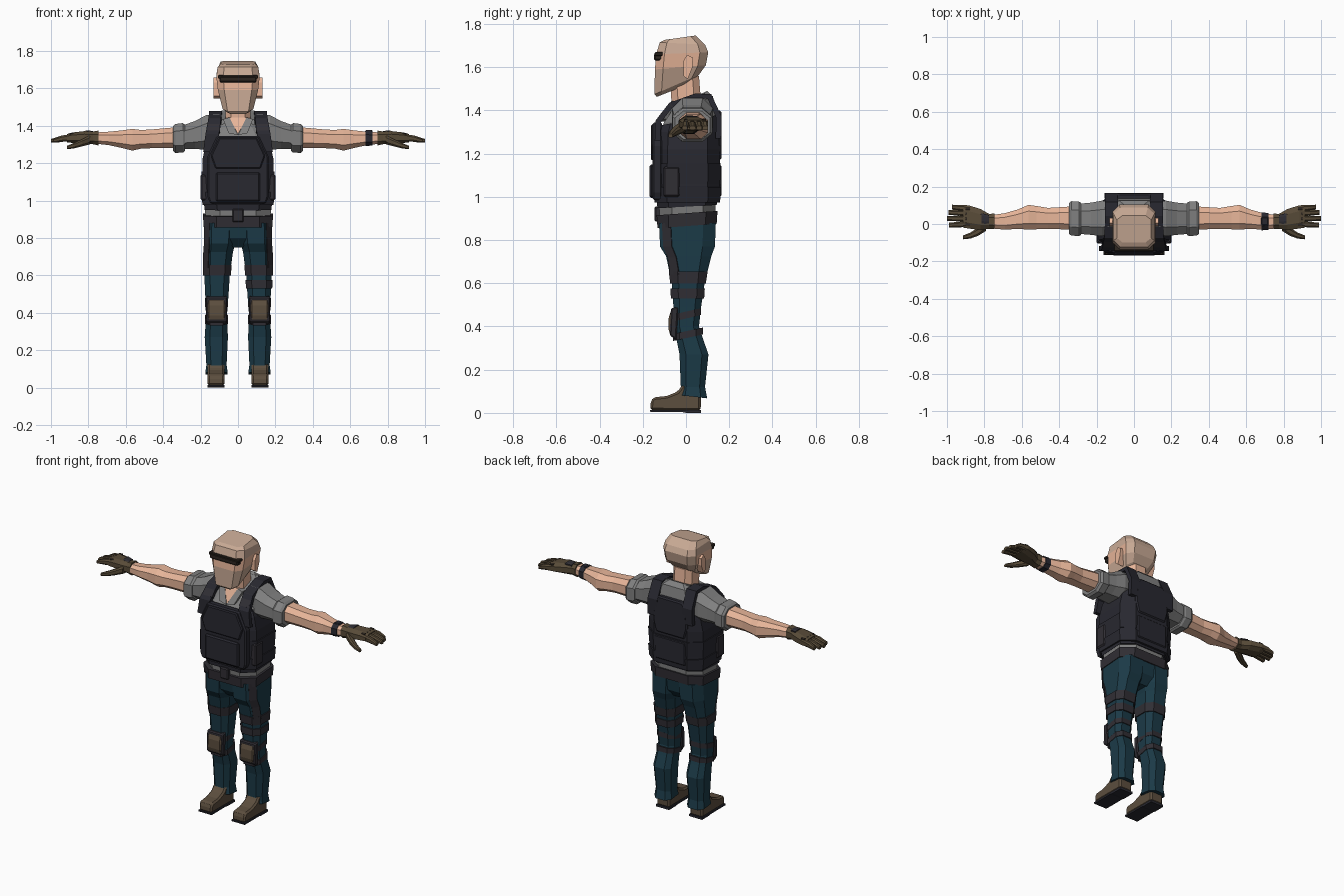
import bpy, bmesh, math
from mathutils import Vector


def material(name, r, g, b):
    m = bpy.data.materials.new(name)
    lin = [((c / 255 + 0.055) / 1.055) ** 2.4 for c in (r, g, b)]
    m.diffuse_color = (*lin, 1)
    return m


SKIN = material("skin", 231, 181, 153)
HEAD = material("stubble skin", 201, 170, 149)
SHIRT = material("shirt grey", 128, 128, 128)
VEST = material("vest black", 40, 40, 48)
STRAP = material("strap charcoal", 48, 46, 52)
PANTS = material("trouser teal", 27, 58, 71)
BOOT = material("boot brown", 92, 78, 62)
GLOVE = material("glove olive", 88, 75, 56)
LENS = material("lens dark", 45, 38, 32)


def finish(name, bm, mat):
    bmesh.ops.recalc_face_normals(bm, faces=bm.faces[:])
    me = bpy.data.meshes.new(name)
    bm.to_mesh(me)
    bm.free()
    me.materials.append(mat)
    ob = bpy.data.objects.new(name, me)
    bpy.context.collection.objects.link(ob)
    return ob


def skin_rings(name, rings, mat):
    """Bridge equal-length rings of points and cap both ends."""
    bm = bmesh.new()
    vs = [[bm.verts.new(p) for p in r] for r in rings]
    n = len(vs[0])
    for a, b in zip(vs, vs[1:]):
        for i in range(n):
            bm.faces.new((a[i], a[(i + 1) % n], b[(i + 1) % n], b[i]))
    bm.faces.new(vs[0])
    bm.faces.new(vs[-1])
    return finish(name, bm, mat)


def octagon(ru, rv, k=0.55):
    return [(ru, rv * k), (ru * k, rv), (-ru * k, rv), (-ru, rv * k),
            (-ru, -rv * k), (-ru * k, -rv), (ru * k, -rv), (ru, -rv * k)]


def tower(name, rings, mat, k=0.55, s=1):
    """Rings: z, centre x, front y, back y, half width, rise from front to back."""
    out = []
    for z, cx, yf, yb, rx, rise in rings:
        cy, ry = (yf + yb) / 2, (yb - yf) / 2
        out.append([(s * (cx + u), cy + v, z + rise * v / (2 * ry)) for u, v in octagon(rx, ry, k)])
    return skin_rings(name, out, mat)


def limb(name, rings, mat, s=1, k=0.5):
    """Rings along x: x, centre y, centre z, half depth, half height."""
    return skin_rings(name, [[(s * x, cy + u, cz + v) for u, v in octagon(ry, rz, k)]
                             for x, cy, cz, ry, rz in rings], mat)


def prism(name, pts, axis, a, b, mat, bevel=0.0, lean=0.0):
    """Extrude a polygon: (y, z) along x, or (x, z) along y, leaning back with height."""
    bm = bmesh.new()
    z0 = min(p[1] for p in pts)
    put = ((lambda p, t: (t, p[0], p[1])) if axis == "x"
           else (lambda p, t: (p[0], t + lean * (p[1] - z0), p[1])))
    ra, rb = [[bm.verts.new(put(p, t)) for p in pts] for t in (a, b)]
    n = len(pts)
    for i in range(n):
        bm.faces.new((ra[i], ra[(i + 1) % n], rb[(i + 1) % n], rb[i]))
    bm.faces.new(ra)
    bm.faces.new(rb)
    ob = finish(name, bm, mat)
    if bevel:
        m = ob.modifiers.new("bevel", "BEVEL")
        m.width, m.segments = bevel, 1
    return ob


def box(name, x0, x1, y0, y1, z0, z1, mat, bevel=0.0):
    return prism(name, [(x0, z0), (x1, z0), (x1, z1), (x0, z1)], "y", y0, y1, mat, bevel)


def sym(half):
    return half + [(-x, z) for x, z in reversed(half)]


# Head, with bare skin on the cheeks between jaw and brow
head = tower("head", [(1.488, 0, -.135, -.01, .058, .05), (1.520, 0, -.146, .06, .082, .09),
                      (1.600, 0, -.144, .092, .108, .02), (1.665, 0, -.138, .103, .116, .01),
                      (1.710, 0, -.122, .088, .109, -.01), (1.737, 0, -.098, .045, .092, .02)], HEAD, .68)
head.data.materials.append(SKIN)
for f in head.data.polygons:
    if 1.59 < f.center.z < 1.66 and f.center.y < .03:
        f.material_index = 1
tower("neck", [(1.36, 0, -.075, .08, .08, .06), (1.44, 0, -.066, .068, .066, .04),
               (1.56, 0, -.075, .06, .066, 0)], SKIN)
# Goggles and ears
box("goggle_lens", -.1, .1, -.148, -.11, 1.632, 1.664, LENS, .006)
box("goggle_rim", -.107, .107, -.146, -.105, 1.652, 1.670, LENS, .004)
for s in (1, -1):
    prism("ear", [(-.012, 1.56), (.008, 1.545), (.03, 1.60), (.032, 1.645), (.005, 1.658), (-.012, 1.63)],
          "x", s * .09, s * .13, SKIN)

# Shirt: trunk, neck opening and lapels
tower("shirt_trunk", [(.91, 0, -.12, .135, .172, .02), (.965, 0, -.125, .137, .178, .02),
                      (1.25, 0, -.11, .135, .165, 0), (1.36, 0, -.105, .14, .175, .04),
                      (1.425, 0, -.075, .125, .145, .08), (1.455, 0, -.058, .098, .085, .07)], SHIRT)
prism("open_neck_skin", [(-.05, 1.445), (.05, 1.445), (0, 1.355)], "y", -.113, -.05, SKIN, 0, .5)
for s in (1, -1):
    prism("lapel", [(s * .045, 1.445), (s * .08, 1.435), (s * .05, 1.36), (0, 1.35)],
          "y", -.12, -.06, SHIRT, 0, .55)
    prism("collar", [(-.055, 1.40), (.09, 1.45), (.085, 1.482), (-.05, 1.432)], "x", s * .066, s * .088, SHIRT)
box("collar_back", -.075, .075, .07, .098, 1.43, 1.482, SHIRT, .008)

# Vest: shell, plates, side bands, pouches and shoulder straps
tower("vest_shell", [(.955, 0, -.132, .142, .178, .015), (1.05, 0, -.142, .156, .19, 0),
                     (1.22, 0, -.142, .157, .19, 0), (1.30, 0, -.138, .157, .172, 0),
                     (1.355, 0, -.125, .155, .15, .05)], VEST, .62)
prism("front_plate", sym([(.150, .985), (.163, 1.02), (.163, 1.235), (.112, 1.345)]),
      "y", -.155, -.11, VEST, .008)
prism("front_upper_panel", sym([(.12, 1.17), (.145, 1.24), (.1, 1.335)]), "y", -.163, -.14, VEST, .006)
box("front_pouch", -.118, .118, -.168, -.13, .995, 1.15, VEST, .008)
prism("back_plate", sym([(.10, 1.17), (.12, 1.24), (.115, 1.36), (.085, 1.40)]), "y", .11, .164, VEST, .008)
box("back_lower_panel", -.11, .11, .13, .165, 1.0, 1.15, VEST, .008)
for z0, z1 in ((.975, 1.045), (1.06, 1.155)):
    tower("side_band", [(z0, 0, -.145, .158, .19, 0), (z1, 0, -.147, .161, .196, 0)], VEST, .62)
for s in (1, -1):
    box("side_pouch", s * .15, s * .2, -.105, -.03, 1.0, 1.14, STRAP, .008)
    # Each strap follows the shoulder slope from the chest to the back
    path = [(-.132, 1.26, .148, .038), (-.128, 1.35, .138, .036), (-.07, 1.425, .125, .034),
            (.045, 1.466, .12, .034), (.108, 1.466, .12, .034), (.152, 1.37, .122, .034),
            (.150, 1.27, .125, .034)]
    rings = []
    for i, (y, z, x, w) in enumerate(path):
        a, b = path[max(i - 1, 0)], path[min(i + 1, len(path) - 1)]
        t = Vector((b[0] - a[0], b[1] - a[1])).normalized()
        ny, nz = -t.y * .013, t.x * .013
        rings.append([(s * (x + dx * w), y + f * ny, z + f * nz)
                      for dx, f in ((-1, -1), (1, -1), (1, 1), (-1, 1))])
    skin_rings("shoulder_strap", rings, VEST)
    prism("strap_buckle", [(-.125, 1.375), (-.075, 1.438), (-.06, 1.42), (-.11, 1.36)],
          "x", s * .095, s * .16, STRAP)

# Belt and buckle
tower("belt", [(.865, 0, -.132, .142, .184, .02), (.925, 0, -.136, .146, .187, .02)], STRAP, .62)
box("belt_buckle", -.03, .03, -.146, -.11, .885, .955, STRAP, .006)

# Pelvis joins the two legs
tower("pelvis", [(.75, 0, -.07, .085, .04, 0), (.80, 0, -.115, .125, .13, 0),
                 (.89, 0, -.128, .138, .178, .01)], PANTS, .6)

for s in (1, -1):
    # Trouser leg
    tower("trouser_leg", [(.88, .092, -.125, .138, .087, 0), (.77, .097, -.12, .134, .083, 0),
                          (.725, .104, -.092, .117, .077, 0), (.60, .112, -.066, .086, .068, 0),
                          (.49, .113, -.058, .07, .062, 0), (.40, .115, -.056, .06, .057, 0),
                          (.345, .115, -.045, .078, .058, 0), (.27, .116, -.03, .104, .062, 0),
                          (.12, .115, -.024, .088, .054, 0), (.075, .115, -.034, .098, .06, -.015)],
          PANTS, .55, s)
    # Hanging strap from the belt to the thigh strap
    skin_rings("hanging_strap", [[(s * x, y, z) for x, y in ((x0, y0), (x0 + .028, y0 + .04),
                                                             (x0 + .018, y0 + .045), (x0 - .01, y0 + .01))]
                                 for z, x0, y0 in ((.88, .153, -.112), (.77, .154, -.106),
                                                   (.72, .158, -.086), (.64, .160, -.073))], STRAP)
    # Thigh straps: a second lower one only on one leg
    tower("thigh_strap", [(.60, .112, -.073, .092, .074, 0), (.655, .111, -.08, .1, .077, 0)], STRAP, .55, s)
    if s > 0:
        tower("lower_thigh_strap", [(.53, .113, -.07, .084, .07, 0), (.575, .112, -.072, .087, .072, 0)],
              STRAP, .55, s)
    # Knee pad with its two straps
    for z, yb in ((.36, .078), (.45, .070)):
        tower("knee_strap", [(z - .012, .115, -.06, yb, .061, .03), (z + .02, .115, -.062, yb, .062, .03)],
              STRAP, .55, s)
    prism("knee_pad_base", [(-.045, .335), (-.035, .49), (-.07, .485), (-.075, .36)],
          "x", s * .058, s * .172, STRAP, .006)
    prism("knee_pad", [(-.045, .35), (-.04, .48), (-.068, .478), (-.08, .44), (-.08, .385), (-.07, .35)],
          "x", s * .063, s * .167, BOOT, .012)
    # Boot and sole
    prism("boot", [(.068, .01), (.07, .13), (-.015, .13), (-.04, .098), (-.09, .078), (-.15, .072),
                   (-.163, .055), (-.165, .012)], "x", s * .072, s * .162, BOOT, .01)
    prism("boot_sole", [(.07, 0), (.07, .014), (-.167, .014), (-.165, .004), (-.09, .004), (-.02, .004), (0, 0)],
          "x", s * .071, s * .163, VEST)

    # Sleeve and rolled cuff
    limb("sleeve", [(.10, .03, 1.375, .085, .085), (.17, .03, 1.365, .095, .092),
                    (.23, .028, 1.35, .086, .075), (.30, .028, 1.338, .08, .062)], SHIRT, s)
    limb("sleeve_cuff", [(.283, .028, 1.335, .086, .07), (.295, .028, 1.335, .092, .079),
                         (.335, .03, 1.332, .092, .077), (.348, .03, 1.332, .082, .066)], SHIRT, s)
    # Bare arm
    limb("arm", [(.33, .032, 1.336, .062, .056), (.46, .03, 1.33, .056, .05), (.52, .034, 1.327, .062, .05),
                 (.565, .036, 1.325, .066, .058), (.62, .026, 1.328, .052, .047),
                 (.69, .014, 1.332, .044, .036), (.76, .012, 1.334, .036, .03)], SKIN, s)
    # Glove: cuff and palm, knuckle patch, fingers, thumb
    limb("glove_palm", [(.745, .014, 1.334, .042, .04), (.775, .014, 1.335, .04, .034),
                        (.82, .024, 1.338, .056, .033), (.885, .038, 1.336, .062, .028),
                        (.915, .041, 1.333, .06, .022)], GLOVE, s)
    limb("knuckle_patch", [(.775, .024, 1.364, .024, .008), (.815, .03, 1.369, .028, .006)], STRAP, s)
    for y, tip, dy in ((.083, .972, .007), (.056, .992, .006), (.028, 1.0, .002), (0, .988, -.006)):
        limb("finger", [(.885, y, 1.337, .015, .019), (.94, y + dy * .6, 1.331, .015, .017),
                        (tip, y + dy, 1.319, .013, .010)], GLOVE, s)
        limb("knuckle", [(.877, y, 1.357, .009, .006), (.90, y, 1.355, .009, .006)], LENS, s)
    limb("thumb", [(.79, -.012, 1.325, .024, .024), (.835, -.042, 1.308, .022, .019),
                   (.875, -.062, 1.294, .016, .015), (.915, -.072, 1.283, .010, .009)], GLOVE, s)

# Wrist watch on one arm
limb("watch_band", [(.682, .014, 1.332, .048, .041), (.718, .014, 1.332, .045, .038)], VEST)
box("watch_face", .68, .72, -.008, .036, 1.36, 1.376, VEST, .005)
